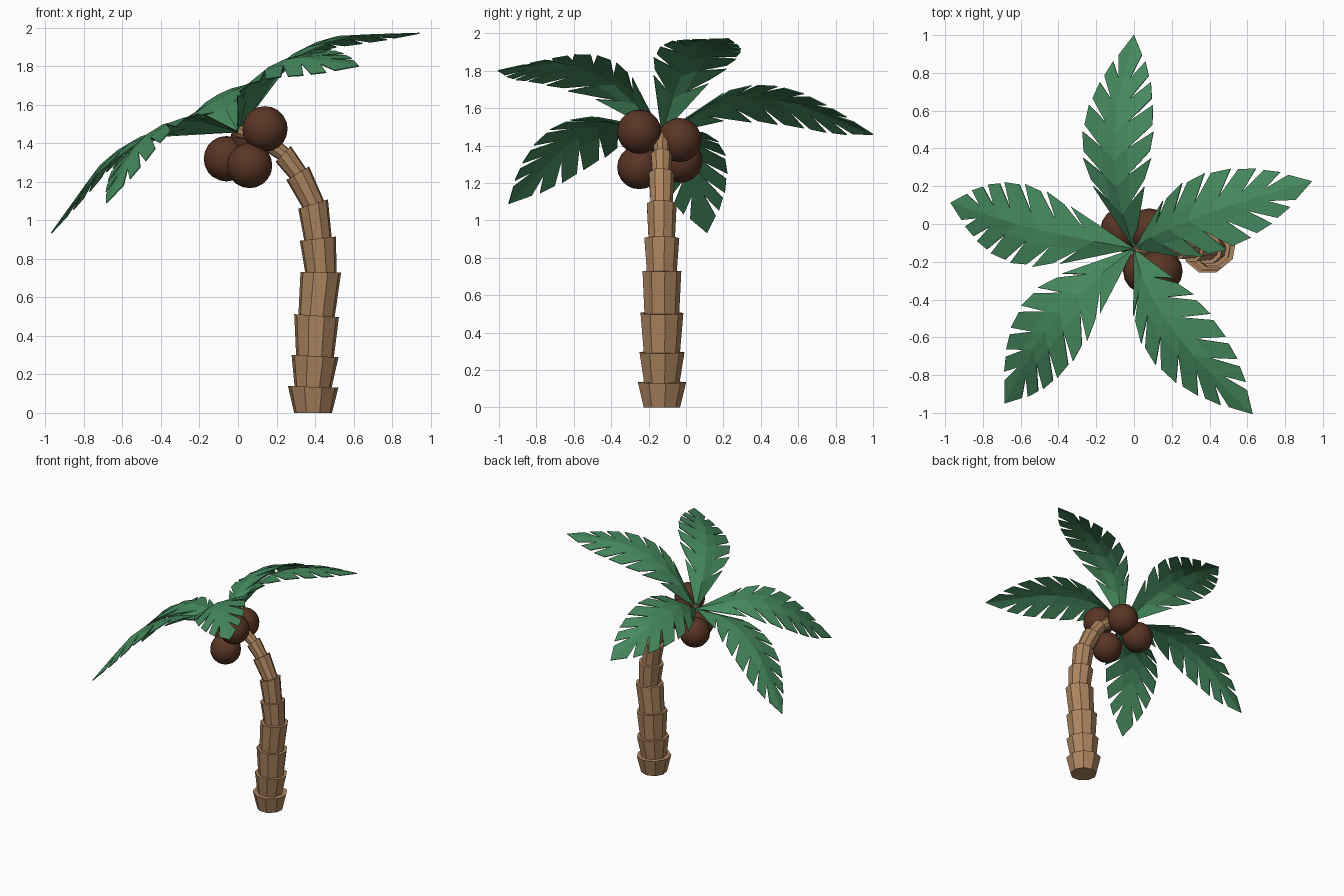
import bpy, bmesh, math
from mathutils import Vector, Matrix

if "Cube" in bpy.data.objects:
    bpy.data.objects.remove(bpy.data.objects["Cube"])


def material(name, rgb):
    m = bpy.data.materials.new(name)
    m.diffuse_color = (*rgb, 1)
    m.use_nodes = True
    m.node_tree.nodes["Principled BSDF"].inputs["Base Color"].default_value = m.diffuse_color
    return m


BARK = material("bark brown", (0.42, 0.235, 0.115))
LEAF = material("leaf green", (0.06, 0.25, 0.11))
NUT = material("coconut brown", (0.10, 0.036, 0.018))


def finish(bm, name, mat):
    bmesh.ops.recalc_face_normals(bm, faces=bm.faces)
    me = bpy.data.meshes.new(name)
    bm.to_mesh(me)
    bm.free()
    me.materials.append(mat)
    ob = bpy.data.objects.new(name, me)
    bpy.context.collection.objects.link(ob)
    return ob


# Trunk: stacked flared segments along a leaning path (x, z, lower radius, upper radius)
CROWN = Vector((0, -0.13, 1.46))
SIDES = 9
path = [(0.39, 0, .1, .133), (0.39, .135, .098, .124), (0.40, .295, .1, .118),
        (0.408, .505, .096, .107), (0.43, .73, .083, .096), (0.415, .905, .073, .082),
        (0.39, 1.085, .06, .07), (0.31, 1.245, .05, .058), (0.235, 1.345, .04, .048),
        (0.12, 1.43, .03, .035), (0.0, 1.465, 0, 0)]
pts = [Vector((p[0], -0.132, p[1])) for p in path]
tangents = []
for i in range(len(pts)):
    a, b = pts[max(i - 1, 0)], pts[min(i + 1, len(pts) - 1)]
    tangents.append((b - a).normalized() if i else Vector((0, 0, 1)))


def ring(bm, i, r):
    t = tangents[i]
    side = Vector((0, 1, 0))
    front = side.cross(t)
    angles = [2 * math.pi * (k + .25) / SIDES for k in range(SIDES)]
    return [bm.verts.new(pts[i] + (front * math.cos(a) + side * math.sin(a)) * r) for a in angles]


bm = bmesh.new()
for i in range(len(pts) - 1):
    lo, hi = ring(bm, i, path[i][2]), ring(bm, i + 1, path[i][3])
    for k in range(SIDES):
        j = (k + 1) % SIDES
        bm.faces.new((lo[k], lo[j], hi[j], hi[k]))
    bm.faces.new(lo)
    bm.faces.new(hi)
finish(bm, "trunk", BARK)

# Coconuts clustered under the crown
for n, c in enumerate([(.14, -.25, 1.475), (.08, -.035, 1.43), (.06, -.25, 1.285), (-.06, -.03, 1.32)]):
    bm = bmesh.new()
    bmesh.ops.create_uvsphere(bm, u_segments=16, v_segments=10, radius=.118,
                              matrix=Matrix.Translation(c))
    ob = finish(bm, f"coconut_{n + 1}", NUT)
    ob.data.shade_smooth()


# Fronds: arched midrib, half width, and slits between leaflets
def interp(table, r):
    for (r0, v0), (r1, v1) in zip(table, table[1:]):
        if r <= r1:
            return v0 + (v1 - v0) * (r - r0) / (r1 - r0)
    return table[-1][1]


ARCH = [(0, 0), (.18, .125), (.36, .205), (.54, .225), (.72, .192), (.9, .11), (1.13, 0)]
WIDTH = [(0, 0), (.33, .155), (.48, .205), (.64, .215), (.8, .185), (.95, .125), (1.13, 0)]
TIPS = [.33, .48, .62, .76, .88, .99]       # far corner of each leaflet
SLIT = .035
INNER = .35                                 # slit depth as a fraction of the half width


def frond_mesh():
    bm = bmesh.new()

    def point(r, w):
        return bm.verts.new((r, w, interp(ARCH, r) - .16 * abs(w)))

    roots = [r - .15 for r in TIPS]
    base, tip = point(0, 0), point(1.13, 0)
    ribs = [point(r, 0) for r in roots]
    for s in (1, -1):
        inner = [point(r - .09, s * INNER * interp(WIDTH, r)) for r in TIPS]
        far = [point(r, s * interp(WIDTH, r)) for r in TIPS]
        near = [point(r + SLIT, s * interp(WIDTH, r + SLIT) * .96) for r in TIPS]
        # first leaflet from the crown
        bm.faces.new((base, ribs[0], inner[0]))
        bm.faces.new((base, inner[0], far[0]))
        # leaflets along the rib
        for i in range(len(TIPS) - 1):
            bm.faces.new((ribs[i], ribs[i + 1], inner[i + 1], inner[i]))
            bm.faces.new((inner[i], inner[i + 1], far[i + 1], near[i]))
        # pointed end
        bm.faces.new((ribs[-1], tip, inner[-1]))
        bm.faces.new((inner[-1], tip, near[-1]))
    return bm


tilt = Matrix.Translation(CROWN) @ Matrix.Rotation(math.radians(-28.5), 4, 'Y')
for n, ang in enumerate((18.4, 90, 167.6, 226.5, 309.2)):
    bm = frond_mesh()
    bm.transform(tilt @ Matrix.Rotation(math.radians(ang), 4, 'Z'))
    ob = finish(bm, f"frond_{n + 1}", LEAF)
    mod = ob.modifiers.new("thickness", 'SOLIDIFY')
    mod.thickness = .006
    mod.offset = 0
